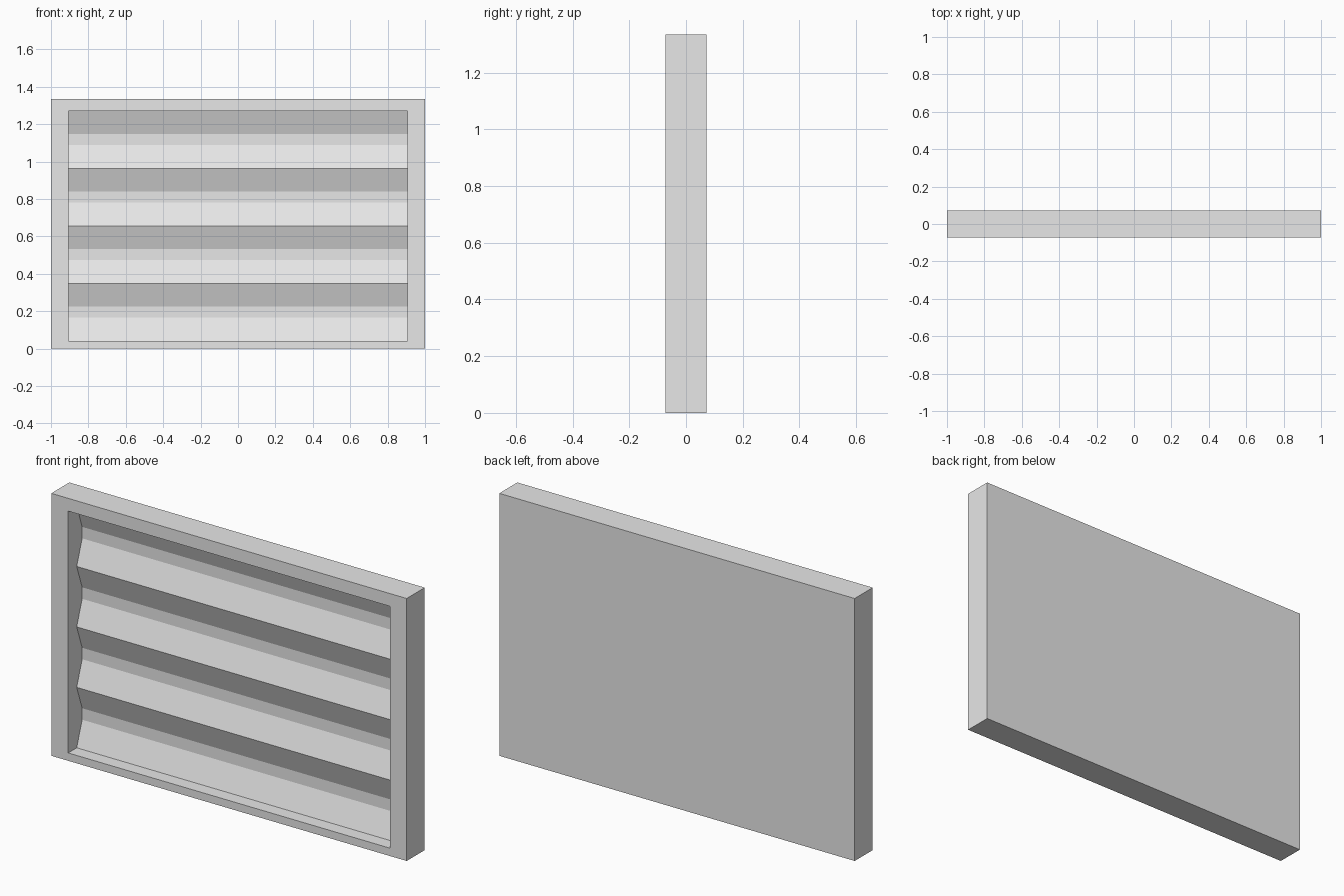
import bpy
import bmesh

cube = bpy.data.objects.get("Cube")
if cube:
    bpy.data.objects.remove(cube, do_unlink=True)

# Overall size, opening and depths
WIDTH, DEPTH, HEIGHT = 2.0, 0.145, 1.335
SIDE, BOTTOM, TOP = 0.905, 0.04, 1.27
RIDGE_Y, VALLEY_Y, FLOOR_Y = -0.004, 0.04, 0.05
SLATS = 4

grey = bpy.data.materials.new("plain_grey")
grey.use_nodes = True
grey.diffuse_color = (0.8, 0.8, 0.8, 1)
grey.node_tree.nodes["Principled BSDF"].inputs["Base Color"].default_value = (0.8, 0.8, 0.8, 1)


def add_object(name, bm):
    bmesh.ops.recalc_face_normals(bm, faces=bm.faces)
    mesh = bpy.data.meshes.new(name)
    bm.to_mesh(mesh)
    bm.free()
    mesh.materials.append(grey)
    obj = bpy.data.objects.new(name, mesh)
    bpy.context.collection.objects.link(obj)
    return obj


# Frame: a box with a recess sunk into its front
bm = bmesh.new()
bmesh.ops.create_cube(bm, size=1)
for v in bm.verts:
    v.co.x *= WIDTH
    v.co.y *= DEPTH
    v.co.z = (v.co.z + 0.5) * HEIGHT
bm.faces.ensure_lookup_table()
front = min(bm.faces, key=lambda f: f.calc_center_median().y)
bmesh.ops.inset_region(bm, faces=[front], thickness=0.04)
for v in front.verts:
    v.co.x = SIDE if v.co.x > 0 else -SIDE
    v.co.z = TOP if v.co.z > HEIGHT / 2 else BOTTOM
floor = bmesh.ops.extrude_discrete_faces(bm, faces=[front])["faces"][0]
for v in floor.verts:
    v.co.y = FLOOR_Y
add_object("frame", bm)

# Louvre panel: repeated slat profile extruded across the opening
pitch = (TOP - BOTTOM) / SLATS
profile = [(FLOOR_Y, TOP)]
for i in range(SLATS):
    z = TOP - i * pitch
    profile += [(RIDGE_Y, z), (VALLEY_Y, z - 0.4 * pitch), (VALLEY_Y, z - 0.59 * pitch)]
profile += [(RIDGE_Y, BOTTOM), (FLOOR_Y, BOTTOM)]

bm = bmesh.new()
end = bm.faces.new([bm.verts.new((-SIDE, y, z)) for y, z in profile])
swept = bmesh.ops.extrude_face_region(bm, geom=[end], use_keep_orig=True)["geom"]
for v in swept:
    if isinstance(v, bmesh.types.BMVert):
        v.co.x = SIDE
add_object("louvre_panel", bm)
